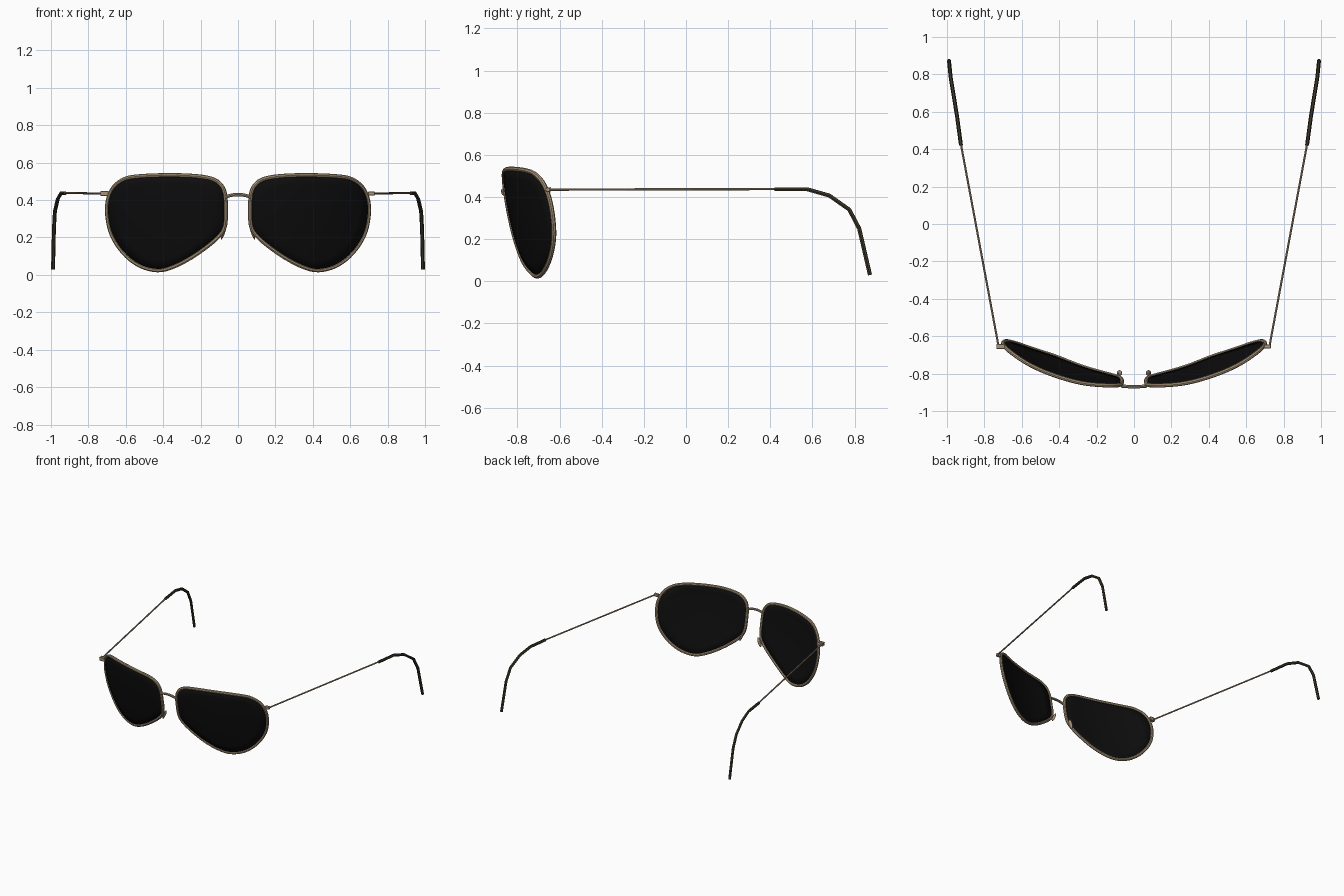
import bpy, bmesh, math
from mathutils import Vector

if "Cube" in bpy.data.objects:
    bpy.data.objects.remove(bpy.data.objects["Cube"])


def material(name, rgb):
    m = bpy.data.materials.new(name)
    m.diffuse_color = (*rgb, 1)
    m.use_nodes = True
    m.node_tree.nodes["Principled BSDF"].inputs["Base Color"].default_value = m.diffuse_color
    return m


GOLD = material("brushed gold", (0.40, 0.30, 0.19))
BLACK = material("lens black", (0.004, 0.004, 0.004))
OLIVE = material("dark olive", (0.045, 0.038, 0.022))


def catmull(pts, steps, cyclic=False):
    """Smooth curve through the points."""
    pts = [Vector(p) for p in pts]
    n = len(pts)
    get = (lambda i: pts[i % n]) if cyclic else (lambda i: pts[max(0, min(n - 1, i))])
    out = []
    for i in range(n if cyclic else n - 1):
        a, b, c, d = (get(i + k) for k in (-1, 0, 1, 2))
        for s in range(steps):
            t = s / steps
            out.append(0.5 * (2 * b + (c - a) * t + (2 * a - 5 * b + 4 * c - d) * t ** 2
                              + (3 * b - a - 3 * c + d) * t ** 3))
    return out if cyclic else out + [pts[-1]]


def activate(ob):
    bpy.ops.object.select_all(action='DESELECT')
    ob.select_set(True)
    bpy.context.view_layer.objects.active = ob


def tube(name, pts, radius, mat, cyclic=False, res=2):
    """Round wire along a path, turned into a mesh."""
    cu = bpy.data.curves.new(name, 'CURVE')
    cu.dimensions = '3D'
    cu.bevel_depth, cu.bevel_resolution, cu.use_fill_caps = radius, res, True
    sp = cu.splines.new('POLY')
    sp.points.add(len(pts) - 1)
    for p, co in zip(sp.points, pts):
        p.co = (*co, 1)
    sp.use_cyclic_u = cyclic
    ob = bpy.data.objects.new(name, cu)
    bpy.context.collection.objects.link(ob)
    cu.materials.append(mat)
    activate(ob)
    bpy.ops.object.convert(target='MESH')
    bpy.ops.object.shade_smooth_by_angle(angle=math.radians(40))
    return ob


def mesh_object(name, bm, mat):
    bmesh.ops.recalc_face_normals(bm, faces=bm.faces)
    me = bpy.data.meshes.new(name)
    bm.to_mesh(me)
    bm.free()
    me.materials.append(mat)
    ob = bpy.data.objects.new(name, me)
    bpy.context.collection.objects.link(ob)
    activate(ob)
    bpy.ops.object.shade_smooth_by_angle(angle=math.radians(40))
    return ob


# Wrap of the front (depth against x), swept back toward the bottom
WRAP = [(0.0, -0.868), (0.06, -0.868), (0.25, -0.855), (0.4, -0.818),
        (0.55, -0.757), (0.7, -0.662), (0.8, -0.59)]


def depth(x, z):
    for (x0, y0), (x1, y1) in zip(WRAP_FINE, WRAP_FINE[1:]):
        if x <= x1:
            break
    y = y0 + (y1 - y0) * (x - x0) / (x1 - x0)
    return y + 0.28 * max(0, 0.54 - z) ** 1.5


WRAP_FINE = [tuple(p) for p in catmull(WRAP, 6)]

# Teardrop lens outline (x, z), along the centre of the rim wire
OUTLINE = catmull([
    (0.065, 0.34), (0.069, 0.43), (0.093, 0.483), (0.145, 0.515), (0.25, 0.530),
    (0.40, 0.533), (0.55, 0.525), (0.622, 0.505), (0.675, 0.455), (0.700, 0.37),
    (0.690, 0.26), (0.655, 0.175), (0.594, 0.098), (0.517, 0.045), (0.43, 0.024),
    (0.354, 0.040), (0.256, 0.089), (0.157, 0.158), (0.094, 0.216), (0.069, 0.265)],
    4, cyclic=True)
CENTRE = Vector((0.40, 0.31))

for side, s in (("left", -1), ("right", 1)):
    # Rim
    tube(side + "_rim", [(s * p.x, depth(p.x, p.y), p.y) for p in OUTLINE],
         0.011, GOLD, cyclic=True)

    # Curved lens made of shrinking rings
    bm = bmesh.new()
    rings = []
    for k in (1, 0.8, 0.6, 0.4, 0.2):
        ring = [CENTRE + (p - CENTRE) * k for p in OUTLINE]
        rings.append([bm.verts.new((s * p.x, depth(p.x, p.y), p.y)) for p in ring])
    n = len(OUTLINE)
    for a, b in zip(rings, rings[1:]):
        for i in range(n):
            j = (i + 1) % n
            bm.faces.new((a[i], a[j], b[j], b[i]))
    tip = bm.verts.new((s * CENTRE.x, depth(*CENTRE), CENTRE.y))
    for i in range(n):
        bm.faces.new((rings[-1][i], rings[-1][(i + 1) % n], tip))
    lens = mesh_object(side + "_lens", bm, BLACK)
    mod = lens.modifiers.new("thickness", 'SOLIDIFY')
    mod.thickness, mod.offset = 0.008, 0

    # Hinge block at the outer corner
    bm = bmesh.new()
    bmesh.ops.create_cube(bm, size=1)
    for v in bm.verts:
        v.co = Vector((s * (0.714 + v.co.x * 0.036), -0.655 + v.co.y * 0.022,
                       0.435 + v.co.z * 0.022))
    bmesh.ops.bevel(bm, geom=bm.edges[:], offset=0.003, segments=1, affect='EDGES')
    mesh_object(side + "_hinge", bm, GOLD)

    # Thin temple wire and thicker bent ear tip
    tube(side + "_temple", [(s * 0.724, -0.655, 0.435), (s * 0.926, 0.43, 0.438)],
         0.0055, GOLD)
    tube(side + "_ear_tip", [(s * x, y, z) for x, y, z in (
        (0.925, 0.42, 0.437), (0.946, 0.575, 0.437), (0.963, 0.68, 0.407),
        (0.979, 0.775, 0.34), (0.984, 0.822, 0.25), (0.989, 0.873, 0.03))],
        0.0105, OLIVE, res=1)

    # Nose pad with its small wire arm
    bm = bmesh.new()
    bmesh.ops.create_uvsphere(bm, u_segments=12, v_segments=8, radius=1)
    for v in bm.verts:
        v.co = Vector((s * (0.078 + 0.008 * v.co.x - 0.012 * v.co.z * -1),
                       -0.797 + 0.016 * v.co.y, 0.222 + 0.034 * v.co.z * -1))
    mesh_object(side + "_nose_pad", bm, GOLD)
    tube(side + "_pad_arm", [(s * 0.085, depth(0.085, 0.235), 0.235),
                             (s * 0.092, -0.81, 0.232), (s * 0.079, -0.797, 0.225)],
         0.004, GOLD)

# Arched bridge
tube("bridge", catmull([(-0.068, -0.866, 0.416), (-0.035, -0.869, 0.426), (0, -0.87, 0.429),
                        (0.035, -0.869, 0.426), (0.068, -0.866, 0.416)], 3), 0.009, GOLD)
